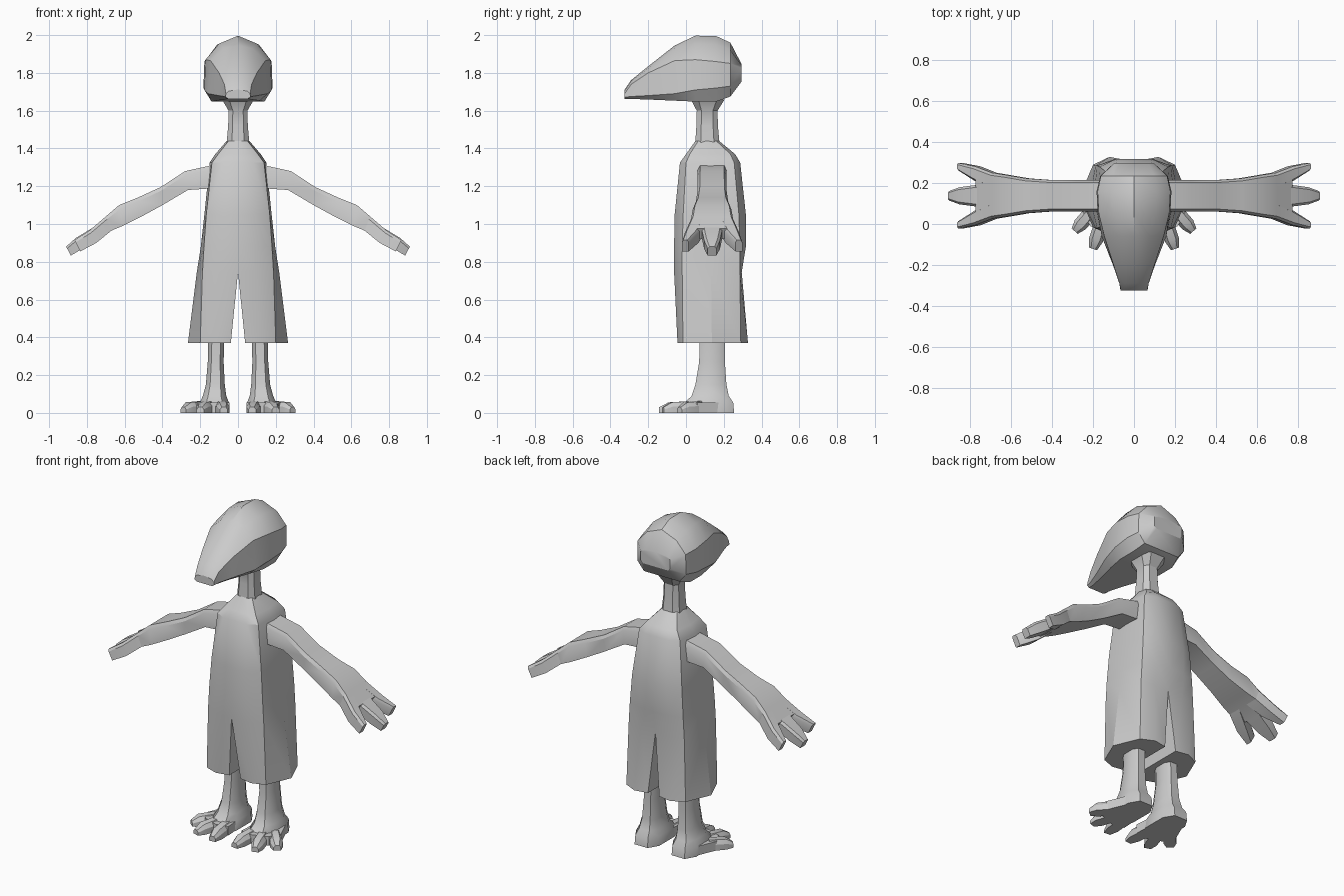
import bpy, bmesh, math

grey = bpy.data.materials.new("plain grey")
grey.diffuse_color = (0.6, 0.6, 0.6, 1)


def finish(name, bm, mirror=False):
    """Turn a bmesh into a smooth object, optionally mirrored across x = 0."""
    bmesh.ops.remove_doubles(bm, verts=bm.verts, dist=0.0005)
    if mirror:
        geom = bm.verts[:] + bm.edges[:] + bm.faces[:]
        bmesh.ops.mirror(bm, geom=geom, axis='X', merge_dist=0.001)
    bmesh.ops.recalc_face_normals(bm, faces=bm.faces)
    me = bpy.data.meshes.new(name)
    bm.to_mesh(me)
    bm.free()
    me.materials.append(grey)
    ob = bpy.data.objects.new(name, me)
    bpy.context.collection.objects.link(ob)
    bpy.ops.object.select_all(action='DESELECT')
    ob.select_set(True)
    bpy.context.view_layer.objects.active = ob
    bpy.ops.object.shade_smooth_by_angle(angle=math.radians(32))
    return ob


def loft(bm, rings, closed=True, cap_start=True, cap_end=True):
    """Skin a list of equal-length point rings."""
    vs = [[bm.verts.new(p) for p in r] for r in rings]
    n = len(vs[0])
    for a, b in zip(vs, vs[1:]):
        for i in range(n if closed else n - 1):
            j = (i + 1) % n
            bm.faces.new((a[i], a[j], b[j], b[i]))
    if cap_start:
        bm.faces.new(vs[0])
    if cap_end:
        bm.faces.new(vs[-1])


# Dungarees: half rings, open down to the crotch and closed for each trouser leg
def body_ring(z, xi, xm, xe, xs, yf, ef, eb, yb, inset=0.0):
    ym = (ef + eb) / 2
    return [(xi, yf + inset, z), (xm, yf, z), (xe, ef, z), (xs, ym, z),
            (xe, eb, z), (xm, yb, z), (xi, yb - inset, z)]


bm = bmesh.new()
crotch = body_ring(0.745, 0, 0.10, 0.188, 0.218, -0.063, -0.02, 0.285, 0.295)
loft(bm, [
    body_ring(1.44, 0, 0.03, 0.05, 0.06, 0.05, 0.065, 0.16, 0.175),
    body_ring(1.37, 0, 0.06, 0.105, 0.12, 0.0, 0.02, 0.235, 0.26),
    body_ring(1.325, 0, 0.08, 0.138, 0.15, -0.032, 0.0, 0.255, 0.287),
    body_ring(1.05, 0, 0.09, 0.168, 0.178, -0.06, -0.015, 0.28, 0.317),
    body_ring(0.88, 0, 0.095, 0.18, 0.197, -0.063, -0.02, 0.285, 0.317),
    crotch], closed=False, cap_start=False, cap_end=False)
loft(bm, [crotch,
          body_ring(0.37, 0.038, 0.12, 0.2, 0.265, -0.045, -0.016, 0.29, 0.328, 0.015)],
     cap_start=False)
finish("dungarees", bm, True)


# Neck: eight-sided tube flaring into the head
def octagon(cx, cy, rx, ry, z, k=0.55):
    pts = [(k, -1), (1, -k), (1, k), (k, 1), (-k, 1), (-1, k), (-1, -k), (-k, -1)]
    return [(cx + a * rx, cy + b * ry, z) for a, b in pts]


bm = bmesh.new()
loft(bm, [octagon(0, 0.113, 0.06, 0.064, 1.43), octagon(0, 0.112, 0.052, 0.057, 1.52),
          octagon(0, 0.112, 0.05, 0.055, 1.6), octagon(0, 0.115, 0.085, 0.09, 1.66)])
finish("neck", bm)

# Head: sections from beak tip to back of skull
# y, bottom (z, half width), cheek (z, w), temple (z, w), brow (z, w), crown z
head = [(-0.325, 1.663, 0.052, 1.672, 0.066, 1.69, 0.064, 1.703, 0.05, 1.712),
        (-0.29, 1.662, 0.055, 1.675, 0.072, 1.74, 0.072, 1.757, 0.045, 1.762),
        (-0.20, 1.659, 0.075, 1.68, 0.103, 1.80, 0.10, 1.825, 0.06, 1.835),
        (-0.06, 1.653, 0.115, 1.69, 0.158, 1.865, 0.145, 1.93, 0.075, 1.945),
        (0.05, 1.648, 0.14, 1.71, 0.178, 1.87, 0.172, 1.955, 0.10, 1.997),
        (0.16, 1.648, 0.14, 1.72, 0.183, 1.86, 0.178, 1.95, 0.11, 1.995),
        (0.235, 1.675, 0.12, 1.73, 0.165, 1.85, 0.162, 1.92, 0.10, 1.96),
        (0.295, 1.755, 0.085, 1.77, 0.10, 1.825, 0.10, 1.84, 0.07, 1.845)]
bm = bmesh.new()
rings = []
for y, zb, wb, zc, wc, zt, wt, zr, wr, top in head:
    half = [(wb, zb), (wc, zc), (wt, zt), (wr, zr)]
    rings.append([(w, y, z) for w, z in half] + [(0, y, top)]
                 + [(-w, y, z) for w, z in reversed(half)])
loft(bm, rings)
finish("head", bm)


# Arms with three fingers; section: top x, z, bottom x, z, centre y, half width
def limb_ring(xt, zt, xb, zb, y, w):
    c = min(0.012, w * 0.4)
    xm, zm = xt + (xb - xt) * 0.2, zt + (zb - zt) * 0.2
    return [(xb, y - w, zb), (xm, y - w, zm), (xt, y - w + c, zt),
            (xt, y + w - c, zt), (xm, y + w, zm), (xb, y + w, zb)]


ARM_Y = 0.138
bm = bmesh.new()
loft(bm, [limb_ring(*s) for s in [
    (0.12, 1.315, 0.12, 1.19, ARM_Y, 0.076), (0.28, 1.28, 0.265, 1.18, ARM_Y, 0.076),
    (0.41, 1.195, 0.40, 1.10, ARM_Y, 0.077), (0.53, 1.14, 0.51, 1.04, ARM_Y, 0.085),
    (0.63, 1.10, 0.61, 0.99, ARM_Y, 0.102), (0.70, 1.04, 0.67, 0.965, ARM_Y, 0.112),
    (0.775, 0.975, 0.74, 0.92, ARM_Y, 0.118)]])
# middle finger
loft(bm, [limb_ring(*s) for s in [
    (0.76, 0.986, 0.73, 0.93, ARM_Y, 0.055), (0.86, 0.925, 0.825, 0.868, ARM_Y, 0.042),
    (0.91, 0.88, 0.885, 0.833, ARM_Y, 0.023)]])
# outer fingers
for s in (-1, 1):
    loft(bm, [limb_ring(*t) for t in [
        (0.70, 1.04, 0.67, 0.965, ARM_Y + s * 0.072, 0.04),
        (0.785, 0.967, 0.75, 0.90, ARM_Y + s * 0.108, 0.036),
        (0.865, 0.915, 0.835, 0.855, ARM_Y + s * 0.142, 0.018)]])
finish("arms", bm, True)

# Shins widening into the feet
bm = bmesh.new()
loft(bm, [octagon(0.115, 0.138, 0.042, 0.067, 0.40), octagon(0.118, 0.138, 0.042, 0.068, 0.27),
          octagon(0.12, 0.132, 0.05, 0.082, 0.15), octagon(0.124, 0.128, 0.062, 0.098, 0.09),
          octagon(0.125, 0.122, 0.077, 0.128, 0.055), octagon(0.125, 0.12, 0.08, 0.135, 0)])
# foot pad spreading towards the toes
pad = [(0.06, 0.2), (0.19, 0.2), (0.25, 0.06), (0.215, -0.01), (0.12, -0.045), (0.045, -0.03)]
loft(bm, [[(x, y, 0) for x, y in pad], [(x, y, 0.055) for x, y in pad]])


# Toes: tapering blocks from the pad to each tip
def toe(x0, y0, x1, y1):
    d = math.hypot(x1 - x0, y1 - y0)
    ux, uy = (x1 - x0) / d, (y1 - y0) / d
    rings = []
    for t, w, h in [(0, 0.034, 0.062), (0.7, 0.035, 0.056), (1, 0.02, 0.03)]:
        cx, cy = x0 + ux * d * t, y0 + uy * d * t
        rings.append([(cx - uy * a * w, cy + ux * a * w, z)
                      for a, z in [(-1, 0), (-1, h * 0.6), (-0.55, h),
                                   (0.55, h), (1, h * 0.6), (1, 0)]])
    loft(bm, rings)


toe(0.09, 0.03, 0.075, -0.142)
toe(0.155, 0.02, 0.2, -0.122)
toe(0.2, 0.07, 0.29, -0.035)
finish("legs_and_feet", bm, True)
